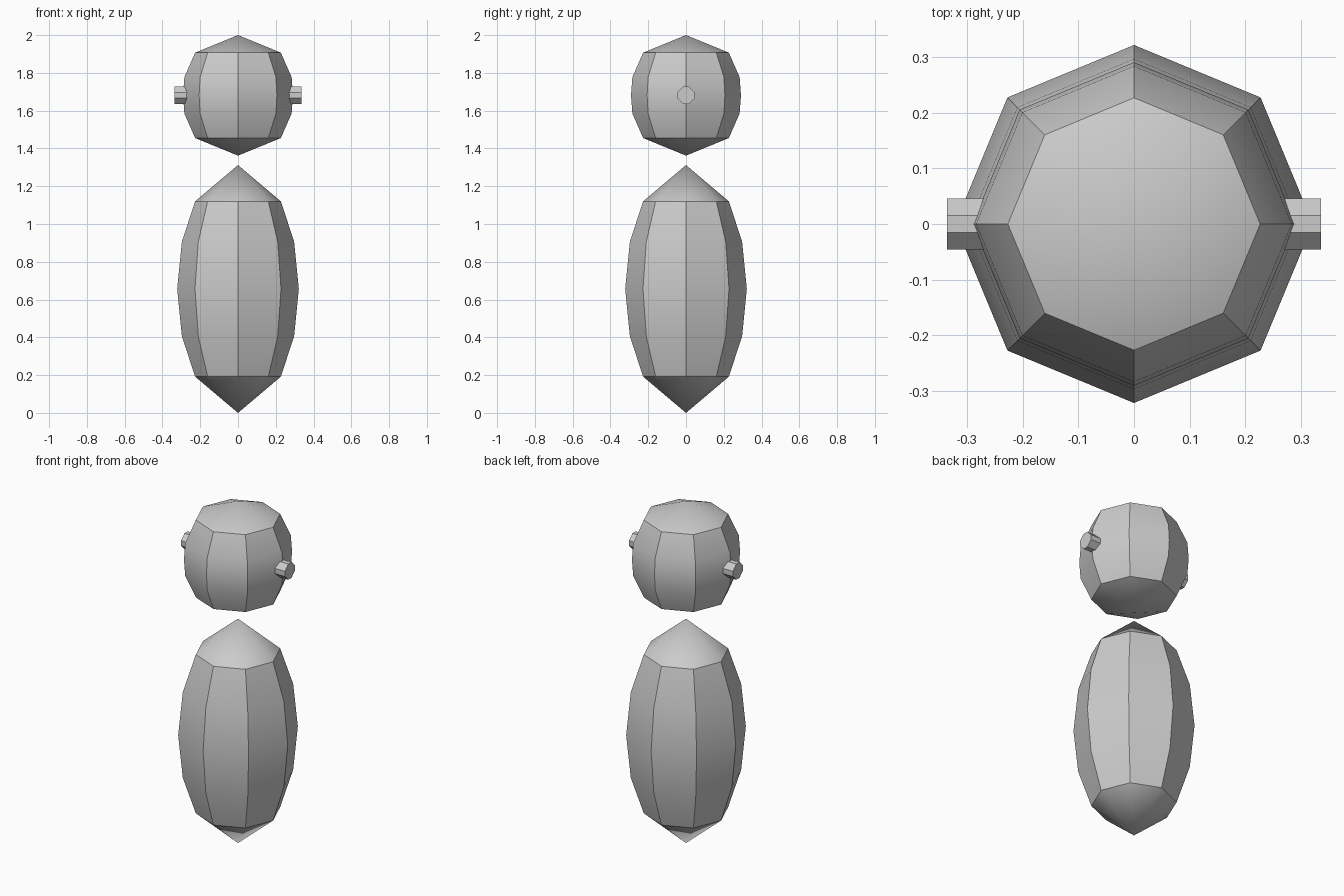
import bpy, bmesh
from math import sin, cos, pi

cube = bpy.data.objects.get("Cube")
if cube:
    bpy.data.objects.remove(cube, do_unlink=True)

# One plain grey for everything
grey = bpy.data.materials.new("plain_grey")
grey.use_nodes = True
grey.diffuse_color = (0.6, 0.6, 0.6, 1)
grey.node_tree.nodes["Principled BSDF"].inputs["Base Color"].default_value = (0.6, 0.6, 0.6, 1)

SIDES = 8


def finish(name, bm):
    bmesh.ops.recalc_face_normals(bm, faces=bm.faces)
    mesh = bpy.data.meshes.new(name)
    bm.to_mesh(mesh)
    bm.free()
    mesh.materials.append(grey)
    obj = bpy.data.objects.new(name, mesh)
    bpy.context.collection.objects.link(obj)
    return obj


def barrel(name, bottom, top, rings):
    """Eight-sided barrel with conical caps; smooth strips split by sharp corners."""
    bm = bmesh.new()
    loops = [[bm.verts.new((r * cos(2 * pi * i / SIDES), r * sin(2 * pi * i / SIDES), z))
              for i in range(SIDES)] for r, z in rings]
    tips = [bm.verts.new((0, 0, z)) for z in (bottom, top)]
    for i in range(SIDES):
        j = (i + 1) % SIDES
        for low, high in zip(loops, loops[1:]):
            bm.faces.new((low[i], low[j], high[j], high[i]))
        for tip, loop in zip(tips, (loops[0], loops[-1])):
            bm.faces.new((tip, loop[i], loop[j]))
    for face in bm.faces:
        face.smooth = True
    # Corners between strips and cap rims are sharp, the rest is smooth
    ring_of = {v: k for k, loop in enumerate(loops) for v in loop}
    for edge in bm.edges:
        a, b = edge.verts
        if a in tips or b in tips:
            continue
        rim = ring_of[a] in (0, len(loops) - 1)
        edge.smooth = ring_of[a] == ring_of[b] and not rim
    return finish(name, bm)


def stud(name, side):
    """Short chamfered peg along x, sunk into the head."""
    bm = bmesh.new()
    wide, flat = 0.046, 0.015
    outline = [(wide, -flat), (wide, flat), (flat, wide), (-flat, wide)]
    outline += [(-y, -z) for y, z in outline]
    inner, outer = ([bm.verts.new((side * x, y, 1.681 + z)) for y, z in outline]
                    for x in (0.25, 0.336))
    bm.faces.new(inner)
    bm.faces.new(outer)
    for i in range(len(outline)):
        j = (i + 1) % len(outline)
        bm.faces.new((inner[i], inner[j], outer[j], outer[i]))
    return finish(name, bm)


# Tall body and the floating head above it
barrel("body", 0, 1.312, [(0.227, 0.192), (0.297, 0.405), (0.322, 0.656),
                          (0.297, 0.907), (0.227, 1.12)])
barrel("head", 1.362, 2, [(0.227, 1.455), (0.284, 1.585), (0.291, 1.681),
                          (0.284, 1.777), (0.227, 1.907)])

# Side studs
for label, side in (("left", 1), ("right", -1)):
    stud(label + "_stud", side)
